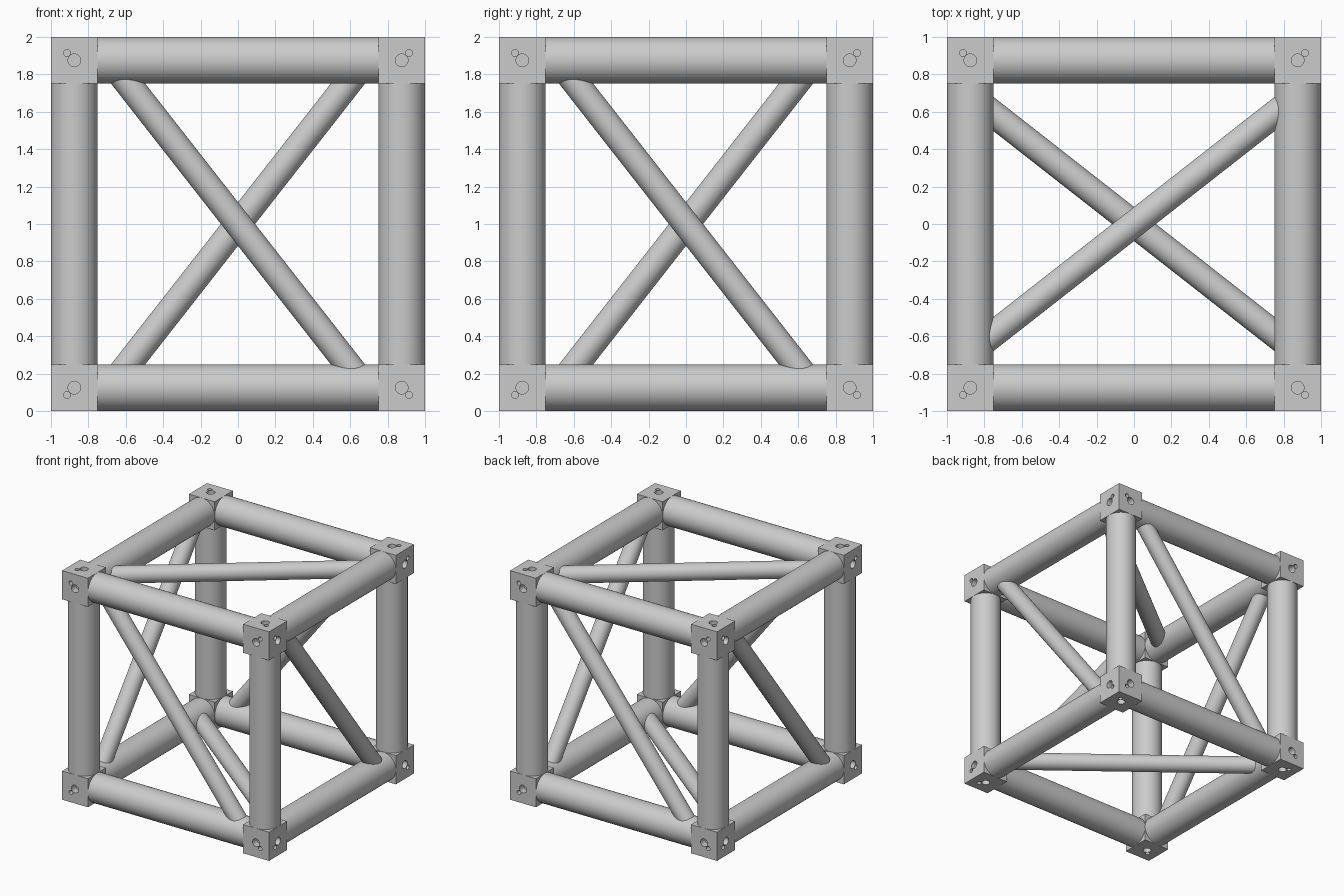
import bpy
from itertools import product
from math import radians
from mathutils import Vector

default_cube = bpy.data.objects.get("Cube")
if default_cube:
    bpy.data.objects.remove(default_cube)

NODE = 0.25            # corner block size
TUBE_R = 0.125
BRACE_R = 0.072
C = 1 - NODE / 2       # distance of the block centres from the middle
MIDDLE = Vector((0, 0, 1))

grey = bpy.data.materials.new("light grey")
grey.use_nodes = True
grey.diffuse_color = (0.6, 0.6, 0.6, 1)
grey.node_tree.nodes["Principled BSDF"].inputs["Base Color"].default_value = (0.6, 0.6, 0.6, 1)


def rod(name, start, end, radius, sides=48):
    """Cylinder between two points, given relative to the frame middle."""
    start, end = Vector(start), Vector(end)
    axis = end - start
    bpy.ops.mesh.primitive_cylinder_add(
        vertices=sides, radius=radius, depth=axis.length,
        location=(start + end) / 2 + MIDDLE,
        rotation=axis.to_track_quat('Z', 'Y').to_euler())
    ob = bpy.context.object
    ob.name = name
    ob.data.materials.append(grey)
    bpy.ops.object.shade_smooth_by_angle(angle=radians(30))
    return ob


def on_axis(axis, along, a, b):
    """Point with one coordinate on the given axis and two on the others."""
    point = [a, b]
    point.insert(axis, along)
    return point


def side_name(x, y, z):
    words = (("right", "", "left"), ("front", "", "back"), ("bottom", "", "top"))
    return "_".join(words[i][int(s) + 1] for i, s in ((2, z), (1, y), (0, x)) if s)


# Corner blocks with a large and a small blind hole in each outer face
for signs in product((-1, 1), repeat=3):
    bpy.ops.mesh.primitive_cube_add(size=NODE, location=Vector(signs) * C + MIDDLE)
    block = bpy.context.object
    block.name = side_name(*signs) + "_corner_block"
    block.data.materials.append(grey)
    for axis in range(3):
        s = signs[axis]
        others = [signs[i] for i in range(3) if i != axis]
        for label, offset, radius in (("large", C, 0.034), ("small", 0.914, 0.018)):
            a, b = (o * offset for o in others)
            cutter = rod(label + "_hole_cutter", on_axis(axis, s * 0.94, a, b),
                         on_axis(axis, s * 1.02, a, b), radius, 24)
            cutter.hide_render = True
            cutter.hide_set(True)
            cut = block.modifiers.new("hole", 'BOOLEAN')
            cut.operation = 'DIFFERENCE'
            cut.solver = 'EXACT'
            cut.object = cutter

# Twelve edge tubes between the blocks
reach = 1 - NODE
for axis in range(3):
    for a, b in product((-1, 1), repeat=2):
        rod(side_name(*on_axis(axis, 0, a, b)) + "_tube",
            on_axis(axis, -reach, a * C, b * C),
            on_axis(axis, reach, a * C, b * C), TUBE_R)

# One diagonal brace per face, crossing the brace on the opposite face
BRACE_RUN = 0.685      # sideways offset where a brace meets its tube centre
for axis in range(3):
    for s in (-1, 1):
        # side braces fall from the low end, top and bottom ones run across
        if axis == 2:
            start, end = (-C, -s * BRACE_RUN), (C, s * BRACE_RUN)
        else:
            lean = s if axis == 0 else -s
            start, end = (-lean * BRACE_RUN, C), (lean * BRACE_RUN, -C)
        rod(side_name(*on_axis(axis, s, 0, 0)) + "_brace",
            on_axis(axis, s * C, *start), on_axis(axis, s * C, *end), BRACE_R)
